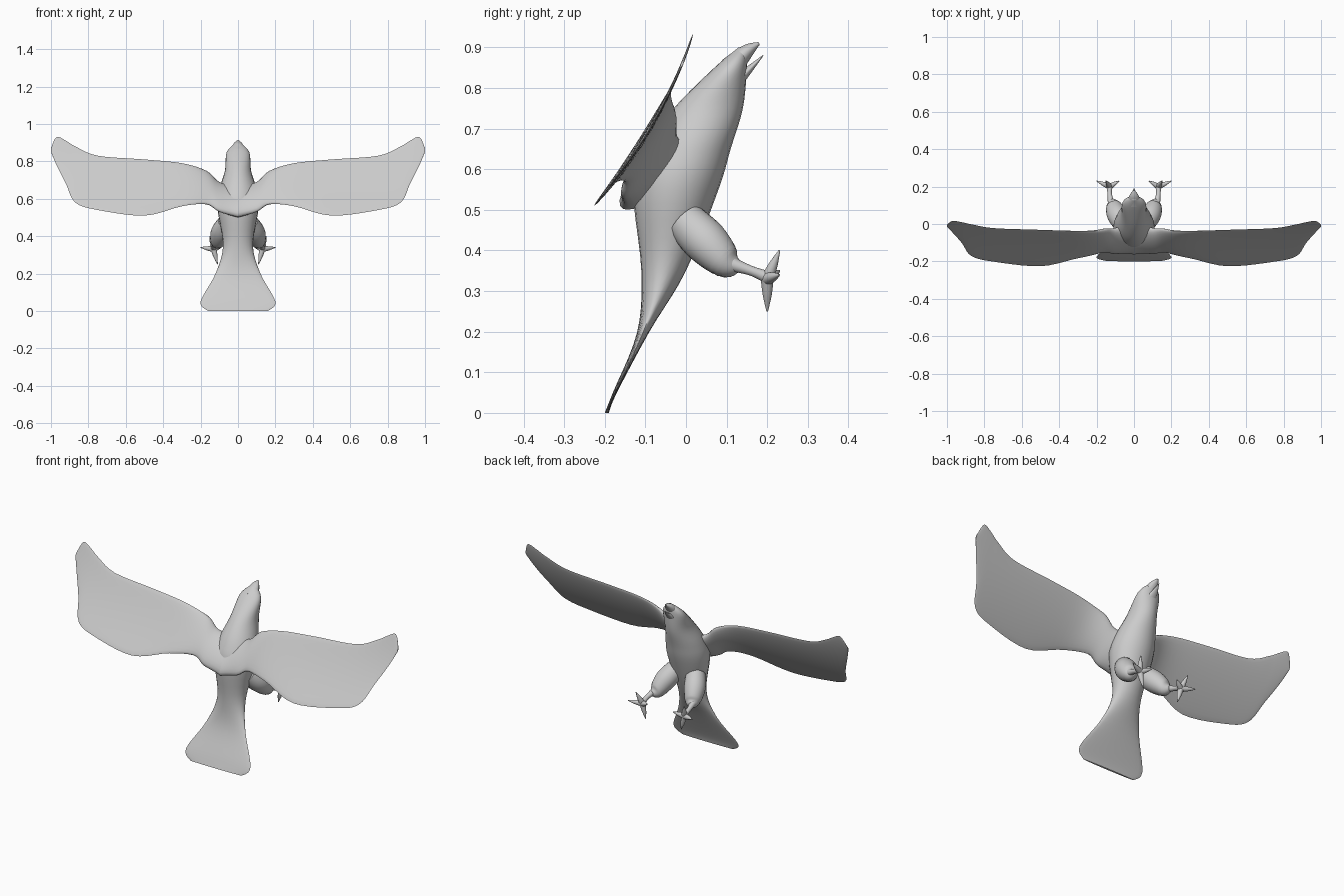
import bpy
import bmesh
import math
from mathutils import Vector

if "Cube" in bpy.data.objects:
    bpy.data.objects.remove(bpy.data.objects["Cube"])

grey_colour = (0.6, 0.6, 0.6, 1)
grey = bpy.data.materials.new("plain_grey")
grey.use_nodes = True
grey.diffuse_color = grey_colour
grey.node_tree.nodes["Principled BSDF"].inputs["Base Color"].default_value = grey_colour

sides = 24
circle = [(math.cos(math.tau * i / sides), math.sin(math.tau * i / sides)) for i in range(sides)]


def smooth_rows(rows, steps=5):
    """Run a smooth curve through rows of numbers."""
    smooth = []
    last = len(rows) - 1
    for index in range(last):
        before, start = rows[max(index - 1, 0)], rows[index]
        end, after = rows[index + 1], rows[min(index + 2, last)]
        for step in range(steps):
            t = step / steps
            ease = t * t * (3 - 2 * t)
            leave = t * (1 - t) ** 2 / 2
            arrive = t * t * (t - 1) / 2
            smooth.append([b + (c - b) * ease + (c - a) * leave + (d - b) * arrive
                           for a, b, c, d in zip(before, start, end, after)])
    return smooth + [list(rows[last])]


def loft(name, rings, mirror):
    """Skin a row of closed rings and cap both ends."""
    bm = bmesh.new()
    loops = [[bm.verts.new(point) for point in ring] for ring in rings]
    for lower, upper in zip(loops, loops[1:]):
        for i in range(sides):
            bm.faces.new((lower[i - 1], lower[i], upper[i], upper[i - 1]))
    bm.faces.new(loops[0])
    bm.faces.new(loops[-1])
    bmesh.ops.recalc_face_normals(bm, faces=bm.faces)
    mesh = bpy.data.meshes.new(name)
    bm.to_mesh(mesh)
    bm.free()
    mesh.materials.append(grey)
    part = bpy.data.objects.new(name, mesh)
    bpy.context.collection.objects.link(part)
    if mirror:
        part.modifiers.new("mirror", 'MIRROR')
    bpy.ops.object.select_all(action='DESELECT')
    part.select_set(True)
    bpy.context.view_layer.objects.active = part
    bpy.ops.object.shade_smooth_by_angle(angle=math.radians(60))


def tube(name, points, flatness=1, mirror=True):
    """Sweep a tapering round section along points of x, y, z, radius."""
    rows = smooth_rows(points)
    rings = []
    for index, (x, y, z, radius) in enumerate(rows):
        before = Vector(rows[max(index - 1, 0)][:3])
        after = Vector(rows[min(index + 1, len(rows) - 1)][:3])
        along = (after - before).normalized()
        across = along.cross(Vector((0, -1, 1))).normalized()
        upward = across.cross(along)
        rings.append([Vector((x, y, z)) + radius * (across * c + upward * flatness * s)
                      for c, s in circle])
    loft(name, rings, mirror)


# Body with fanned tail: height, back, breast, half width
body = [(0, -0.2, -0.19, 0.16), (0.05, -0.18, -0.17, 0.2), (0.2, -0.12, -0.09, 0.12),
        (0.35, -0.11, 0, 0.08), (0.55, -0.13, 0.08, 0.11), (0.65, -0.1, 0.11, 0.1),
        (0.75, -0.03, 0.14, 0.07), (0.85, 0.07, 0.15, 0.06), (0.9, 0.13, 0.15, 0.01)]
body_rings = []
for height, back, breast, half_width in smooth_rows(body):
    middle, half_depth = (breast + back) / 2, (breast - back) / 2
    body_rings.append([(half_width * c, middle + half_depth * s, height) for c, s in circle])
loft("body_and_tail", body_rings, mirror=False)

# Open beak
tube("upper_beak", [(0, 0.11, 0.85, 0.04), (0, 0.15, 0.89, 0.025), (0, 0.18, 0.91, 0.005)],
     flatness=0.7, mirror=False)
tube("lower_beak", [(0, 0.13, 0.82, 0.03), (0, 0.19, 0.88, 0.002)],
     flatness=0.5, mirror=False)

# Wings: distance out, leading edge, trailing edge; thickest at the shoulder
wing = [(0, 0.66, 0.5), (0.1, 0.69, 0.53), (0.17, 0.75, 0.57), (0.3, 0.79, 0.56),
        (0.5, 0.81, 0.51), (0.75, 0.83, 0.54), (0.87, 0.88, 0.58), (0.92, 0.91, 0.68),
        (0.97, 0.93, 0.78), (1, 0.87, 0.85)]
wing_rings = []
for x, leading, trailing in smooth_rows(wing):
    shoulder = math.exp(-(x / 0.16) ** 2)
    thickness = 0.015 - 0.012 * x + 0.04 * shoulder
    ring = []
    for c, s in circle:
        z = (leading + trailing) / 2 + (leading - trailing) / 2 * c
        rise = z - 0.7
        sheet = 0.6 * rise * (1 - rise) - 0.09
        ring.append((x, sheet + 0.09 * shoulder + thickness * s, z))
    wing_rings.append(ring)
loft("wing", wing_rings, mirror=True)

# Legs
tube("thigh", [(0.06, 0, 0.47, 0.05), (0.09, 0.05, 0.42, 0.055),
               (0.11, 0.1, 0.37, 0.04), (0.12, 0.13, 0.36, 0.015)])
tube("shank", [(0.12, 0.1, 0.37, 0.02), (0.13, 0.16, 0.35, 0.012), (0.13, 0.21, 0.33, 0.017)])

# Clawed toes spread from the ankle
ankle = Vector((0.13, 0.2, 0.33))
toe_tips = {"outer_toe": (0.2, 0.23, 0.34), "middle_toe": (0.15, 0.23, 0.4),
            "inner_toe": (0.08, 0.23, 0.35), "hind_toe": (0.11, 0.2, 0.25)}
for name, tip in toe_tips.items():
    knuckle = ankle.lerp(Vector(tip), 0.5)
    tube(name, [(*ankle, 0.016), (*knuckle, 0.011), (*tip, 0.002)])
